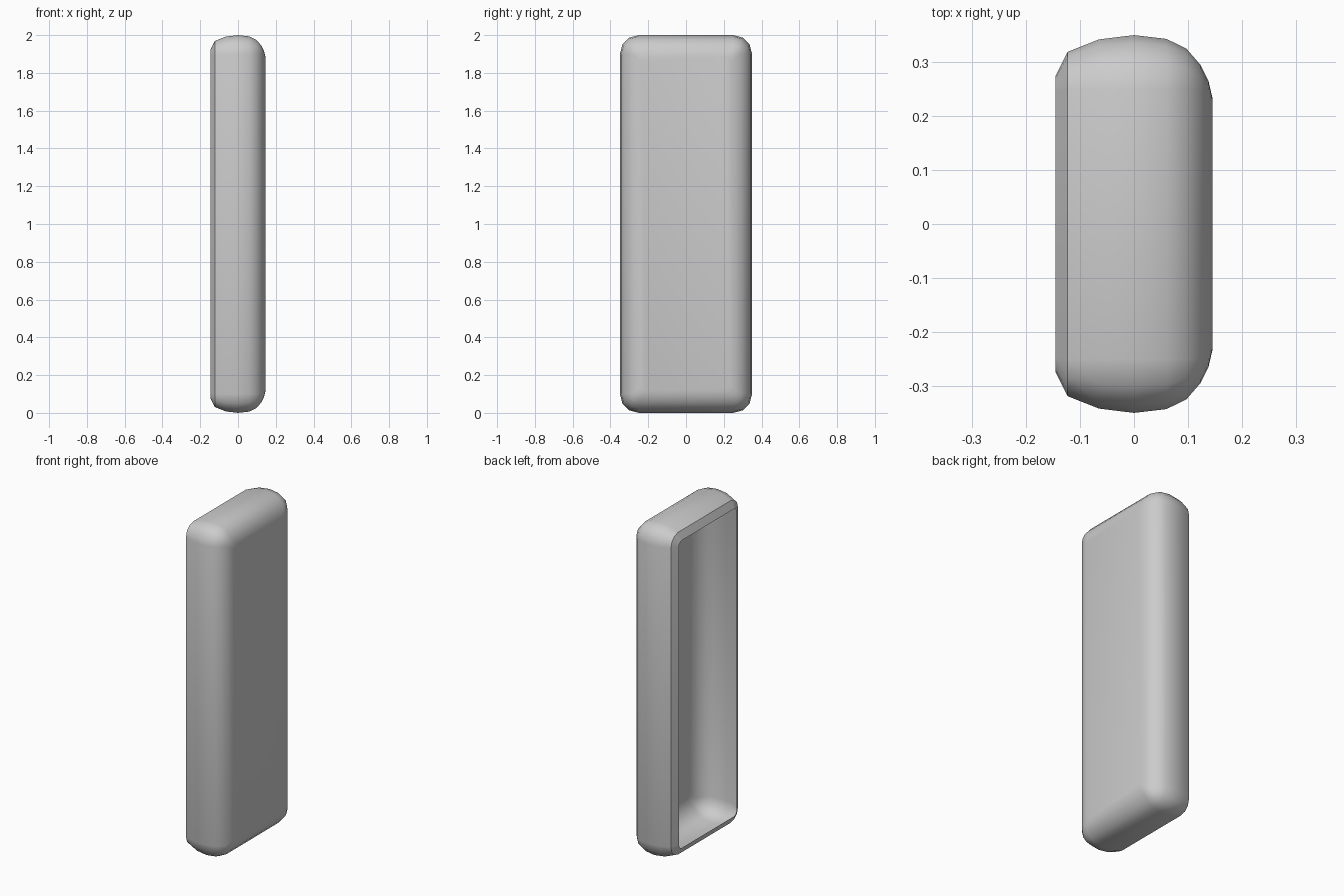
import bpy, bmesh, math

if "Cube" in bpy.data.objects:
    bpy.data.objects.remove(bpy.data.objects["Cube"])

HALF_Y, HALF_Z, RADIUS, SEGMENTS = 0.35, 1.0, 0.1, 3

# Cross-section of the wall: (x, inset), open rim on -x to closed panel on +x
PROFILE = [(-0.145, 0.075), (-0.123, 0.031), (-0.065, 0.008), (0.0, 0.0),
           (0.06, 0.007), (0.097, 0.025), (0.123, 0.055), (0.138, 0.085),
           (0.145, 0.115)]


def rounded_loop(bm, x, inset):
    """Rounded rectangle in the YZ plane, standing on z = 0."""
    r = max(RADIUS - inset, 0.03)
    cy, cz = HALF_Y - inset - r, HALF_Z - inset - r
    verts = []
    for quarter, (sy, sz) in enumerate([(1, 1), (-1, 1), (-1, -1), (1, -1)]):
        for i in range(SEGMENTS + 1):
            a = math.pi / 2 * (quarter + i / SEGMENTS)
            verts.append(bm.verts.new((x, sy * cy + r * math.cos(a),
                                       HALF_Z + sz * cz + r * math.sin(a))))
    return verts


# Hollow tray-like shell, a single sheet open on its -x side
bm = bmesh.new()
loops = [rounded_loop(bm, x, inset) for x, inset in PROFILE]
n = len(loops[0])
for a, b in zip(loops, loops[1:]):
    for i in range(n):
        j = (i + 1) % n
        bm.faces.new((a[i], b[i], b[j], a[j]))

# Flat panel closing the +x side
bm.faces.new(loops[-1])
bmesh.ops.recalc_face_normals(bm, faces=bm.faces)
panel = max(bm.faces, key=lambda f: f.calc_center_median().x)
if panel.normal.x < 0:
    bmesh.ops.reverse_faces(bm, faces=bm.faces)

mesh = bpy.data.meshes.new("open_shell")
bm.to_mesh(mesh)
bm.free()
shell = bpy.data.objects.new("open_shell", mesh)
bpy.context.collection.objects.link(shell)

bpy.context.view_layer.objects.active = shell
shell.select_set(True)
bpy.ops.object.shade_smooth_by_angle(angle=math.radians(35))
